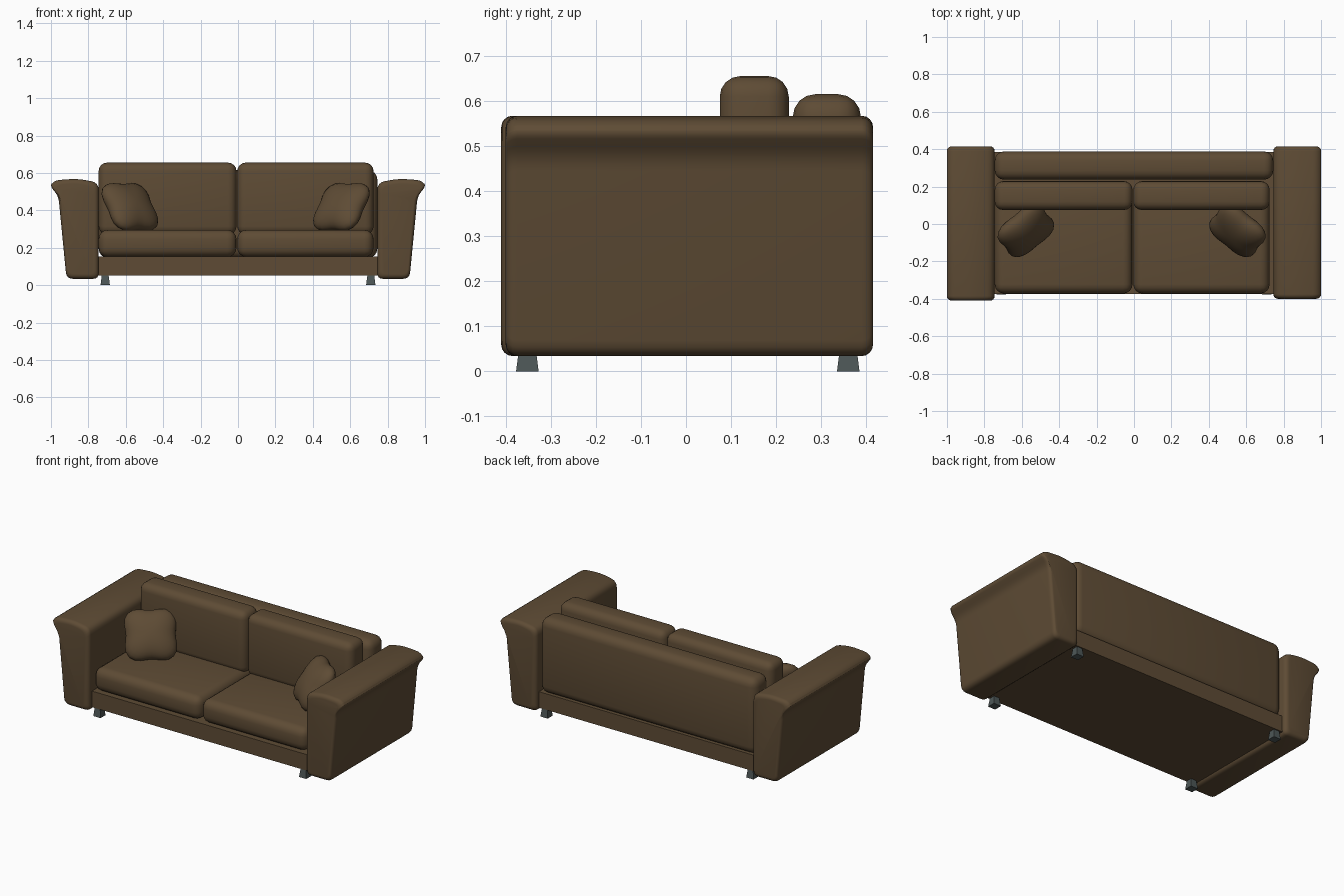
import bpy, bmesh, math
from mathutils import Vector, Matrix

if "Cube" in bpy.data.objects:
    bpy.data.objects.remove(bpy.data.objects["Cube"])


def material(name, rgb):
    m = bpy.data.materials.new(name)
    m.diffuse_color = (*rgb, 1)
    m.use_nodes = True
    m.node_tree.nodes["Principled BSDF"].inputs["Base Color"].default_value = m.diffuse_color
    return m


BROWN = material("brown_fabric", (0.112, 0.071, 0.035))
SLATE = material("slate_leg", (0.075, 0.095, 0.095))


def finish(name, bm, mat, smooth=True):
    bmesh.ops.recalc_face_normals(bm, faces=bm.faces)
    me = bpy.data.meshes.new(name)
    bm.to_mesh(me)
    bm.free()
    ob = bpy.data.objects.new(name, me)
    bpy.context.collection.objects.link(ob)
    me.materials.append(mat)
    if smooth:
        bpy.ops.object.select_all(action='DESELECT')
        ob.select_set(True)
        bpy.context.view_layer.objects.active = ob
        bpy.ops.object.shade_smooth_by_angle(angle=math.radians(40))
    return ob


def box(name, x, y, z, r=0.0, seg=4):
    """Axis-aligned box from ranges, with rounded edges of radius r."""
    bm = bmesh.new()
    bmesh.ops.create_cube(bm, size=1)
    for v in bm.verts:
        v.co = Vector([(a + b) / 2 + c * (b - a) for (a, b), c in zip((x, y, z), v.co)])
    if r:
        bmesh.ops.bevel(bm, geom=bm.edges[:], offset=r, segments=seg,
                        profile=0.5, affect='EDGES')
    return finish(name, bm, BROWN)


def loft(bm, rings):
    n = len(rings[0])
    vs = [[bm.verts.new(p) for p in ring] for ring in rings]
    for a, b in zip(vs, vs[1:]):
        for i in range(n):
            bm.faces.new((a[i], a[(i + 1) % n], b[(i + 1) % n], b[i]))
    bm.faces.new(vs[0])
    bm.faces.new(vs[-1][::-1])


def round_profile(pts):
    """Round each corner (x, z, radius) with a short curve."""
    out = []
    for i, (x, z, r) in enumerate(pts):
        p = Vector((x, z))
        d0 = (Vector(pts[i - 1][:2]) - p).normalized() * r
        d1 = (Vector(pts[(i + 1) % len(pts)][:2]) - p).normalized() * r
        for k in range(5):
            t = k / 4
            out.append(p + d0 * (1 - t) ** 2 + d1 * t ** 2)
    return out


# arms: flared profile run front to back with rounded ends
ARM = round_profile([(0.745, 0.034, 0.03), (0.745, 0.548, 0.04), (0.86, 0.570, 0.05),
                     (0.985, 0.560, 0.03), (1.004, 0.530, 0.018), (0.960, 0.475, 0.03),
                     (0.917, 0.034, 0.035)])


def arm(name, side, y0, y1, r=0.025):
    cx, cz = 0.865, 0.30
    rings = []
    steps = [math.radians(22.5 * k) for k in range(5)]
    ends = [(y0 + r * (1 - math.sin(a)), r * (1 - math.cos(a))) for a in reversed(steps)]
    ends = [(y0 + r * (1 - math.cos(a)), r * (1 - math.sin(a))) for a in steps]
    ends += [(y1 - r * (1 - math.cos(a)), r * (1 - math.sin(a))) for a in reversed(steps)]
    for y, inset in ends:
        sx, sz = 1 - inset / 0.12, 1 - inset / 0.265
        rings.append([(side * (cx + (p.x - cx) * sx), y, cz + (p.y - cz) * sz) for p in ARM])
    bm = bmesh.new()
    loft(bm, rings)
    finish(name, bm, BROWN)


arm("left_arm", -1, -0.41, 0.415)
arm("right_arm", 1, -0.40, 0.415)

# base frame and backrest
box("base_frame", (-0.75, 0.75), (-0.375, 0.385), (0.052, 0.152))
box("backrest", (-0.745, 0.745), (0.237, 0.388), (0.145, 0.615), 0.05)

# seat and back cushions
for side, x in (("left", (-0.745, -0.008)), ("right", (-0.004, 0.725))):
    box(side + "_seat_cushion", x, (-0.372, 0.23), (0.15, 0.296), 0.05)
    box(side + "_back_cushion", x, (0.075, 0.228), (0.27, 0.655), 0.045)


# throw pillows: lobed, flattened balls leaning into the corners
def pillow(name, side, shift):
    n_h = Vector((0.62, -0.78, 0)).normalized()
    u = Vector((0.78, 0.62, 0)).normalized()
    t = math.radians(35)
    v = Vector((0, 0, 1)) * math.cos(t) - n_h * math.sin(t)
    n = n_h * math.cos(t) + Vector((0, 0, 1)) * math.sin(t)
    c = Vector((-0.578, -0.035, 0.418))
    bm = bmesh.new()
    bmesh.ops.create_uvsphere(bm, u_segments=32, v_segments=16, radius=1)
    for p in bm.verts:
        a = math.atan2(p.co.y, p.co.x)
        rad = math.hypot(p.co.x, p.co.y)
        lobe = 0.160 * (1 + 0.12 * rad * math.cos(4 * a + math.pi))
        q = c + u * p.co.x * lobe + v * p.co.y * lobe + n * p.co.z * 0.07
        p.co = (-side * q.x + shift, q.y, max(q.z, 0.285))
    finish(name, bm, BROWN)


pillow("left_pillow", -1, 0)
pillow("right_pillow", 1, -0.025)

# short tapered legs
for sx, xn in ((-1, "left"), (1, "right")):
    for y, yn in ((-0.352, "front"), (0.36, "back")):
        bm = bmesh.new()
        loft(bm, [[(sx * 0.71 + h * i, y + h * j, z) for i, j in
                   ((-1, -1), (1, -1), (1, 1), (-1, 1))]
                  for h, z in ((0.025, 0), (0.018, 0.055))])
        finish(f"{yn}_{xn}_leg", bm, SLATE, False)
